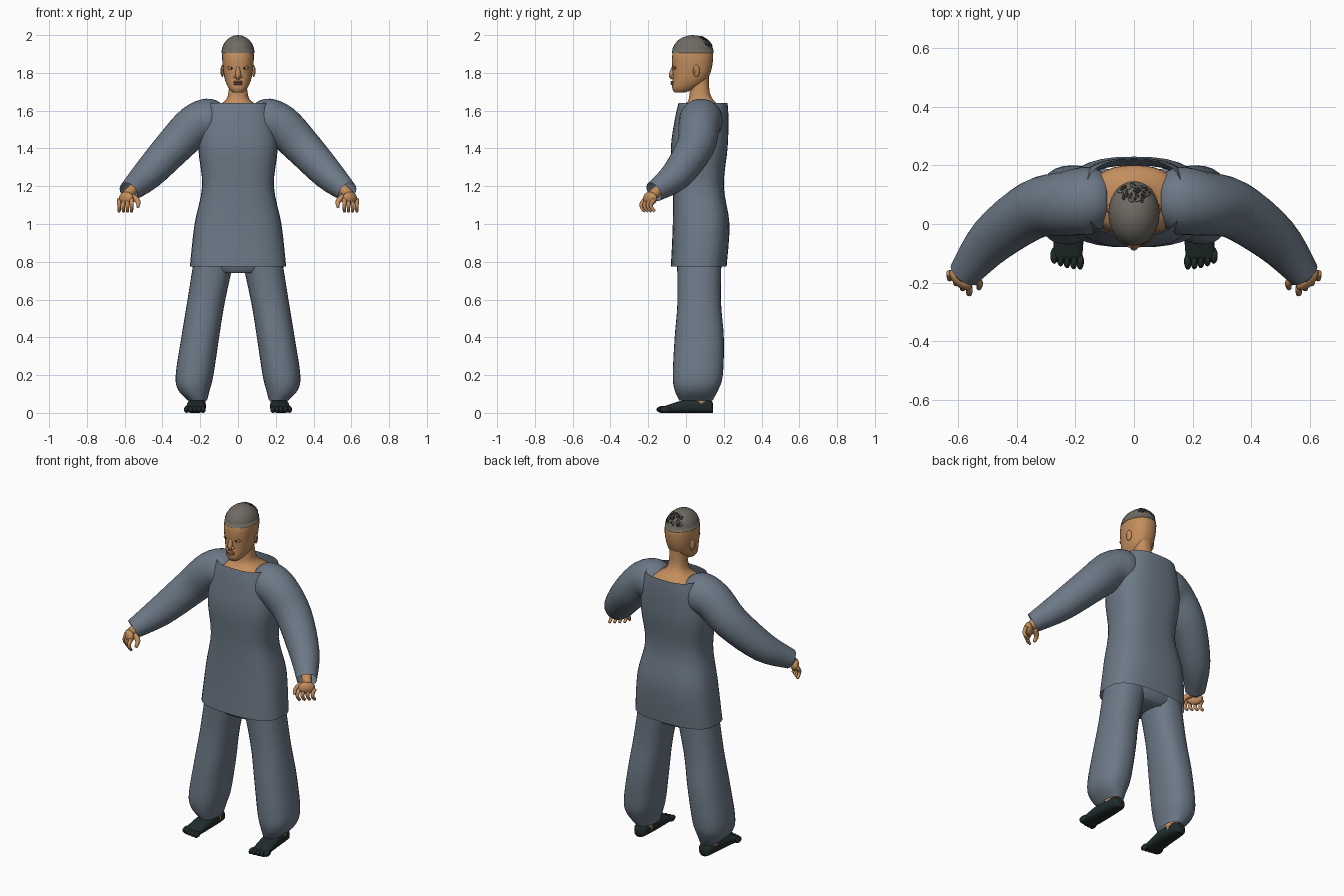
import bpy
import bmesh
import math
import random
from mathutils import Vector, Matrix

cube = bpy.data.objects.get("Cube")
if cube:
    bpy.data.objects.remove(cube, do_unlink=True)
random.seed(4)


def material(name, red, green, blue):
    mat = bpy.data.materials.new(name)
    mat.use_nodes = True
    colour = (red, green, blue, 1)
    mat.diffuse_color = colour
    shader = mat.node_tree.nodes["Principled BSDF"]
    shader.inputs["Base Color"].default_value = colour
    shader.inputs["Roughness"].default_value = 0.8
    return mat


cloth = material("blue grey cloth", 0.15, 0.19, 0.24)
skin = material("brown skin", 0.55, 0.27, 0.11)
dark_skin = material("dark skin", 0.34, 0.15, 0.07)
shoe_green = material("dark green shoe", 0.015, 0.025, 0.025)
hair_grey = material("grey hair", 0.16, 0.145, 0.125)
hair_dark = material("dark hair", 0.03, 0.03, 0.025)
eye_white = material("eye white", 0.6, 0.56, 0.5)
eye_dark = material("dark iris", 0.01, 0.01, 0.01)


def smooth(keys, steps=4):
    """Pass a smooth spline through a few key tuples."""
    keys = [Vector(key) for key in keys]
    padded = [keys[0], *keys, keys[-1]]
    result = []
    for before, start, end, after in zip(padded, keys, keys[1:], padded[3:]):
        tangent_in = (end - before) / 2
        tangent_out = (after - start) / 2
        for step in range(steps):
            t = step / steps
            blend = t * t * (3 - 2 * t)
            result.append(start.lerp(end, blend)
                          + tangent_in * t * (1 - t) ** 2
                          - tangent_out * t * t * (1 - t))
    return result + [keys[-1]]


def ring(bm, centre, across, along, power=2, sides=32):
    verts = []
    for i in range(sides):
        angle = math.tau * i / sides
        c, s = math.cos(angle), math.sin(angle)
        c = math.copysign(abs(c) ** (2 / power), c)
        s = math.copysign(abs(s) ** (2 / power), s)
        verts.append(bm.verts.new(centre + across * c + along * s))
    return verts


def bridge(bm, rings, start_cap=True, end_cap=True):
    for lower, upper in zip(rings, rings[1:]):
        for i in range(len(lower)):
            bm.faces.new((lower[i - 1], lower[i], upper[i], upper[i - 1]))
    if start_cap:
        bm.faces.new(rings[0][::-1])
    if end_cap:
        bm.faces.new(rings[-1])


def stack(bm, keys, power=2.3, **caps):
    """Level rings, each given as height, x, half width, front and back."""
    rings = []
    for z, x, width, front, back in smooth(keys):
        rings.append(ring(bm, Vector((x, (front + back) / 2, z)),
                          Vector((width, 0, 0)),
                          Vector((0, (back - front) / 2, 0)), power))
    bridge(bm, rings, **caps)


def tube(bm, keys, sides=12, **caps):
    """Round tube through points given as x, y, z and radius."""
    path = smooth(keys)
    rings = []
    for i, point in enumerate(path):
        ahead, behind = path[min(i + 1, len(path) - 1)], path[max(i - 1, 0)]
        tangent = (ahead - behind).to_3d().normalized()
        up = tangent.cross(Vector((0, 1, 0))).normalized()
        radius = point[3]
        rings.append(ring(bm, point.to_3d(), up * radius,
                          up.cross(tangent) * radius, sides=sides))
    bridge(bm, rings, **caps)


def blob(bm, place, size, turn=Matrix.Identity(4)):
    matrix = Matrix.Translation(place) @ turn @ Matrix.Diagonal((*size, 1))
    bmesh.ops.create_uvsphere(bm, u_segments=24, v_segments=12, radius=1, matrix=matrix)


def part(name, bm, mat, mirror=False):
    bmesh.ops.recalc_face_normals(bm, faces=bm.faces)
    for face in bm.faces:
        face.smooth = True
    mesh = bpy.data.meshes.new(name)
    bm.to_mesh(mesh)
    bm.free()
    mesh.materials.append(mat)
    obj = bpy.data.objects.new(name, mesh)
    bpy.context.collection.objects.link(obj)
    if mirror:
        obj.modifiers.new("Mirror", "MIRROR").use_mirror_merge = False


# Tunic, open at the hem and at the flat neckline
bm = bmesh.new()
stack(bm, [(0.775, 0, 0.255, -0.08, 0.215), (1, 0, 0.23, -0.07, 0.23),
           (1.2, 0, 0.19, -0.07, 0.2), (1.4, 0, 0.21, -0.08, 0.22),
           (1.55, 0, 0.195, -0.06, 0.225), (1.64, 0, 0.167, -0.04, 0.22)],
      power=2.7, start_cap=False, end_cap=False)
part("tunic", bm, cloth)

# Sleeves, open at the cuff
bm = bmesh.new()
tube(bm, [(0.1, 0.08, 1.55, 0.09), (0.15, 0.08, 1.55, 0.115),
          (0.23, 0.07, 1.52, 0.11), (0.34, 0.05, 1.41, 0.1),
          (0.48, -0.05, 1.26, 0.083), (0.58, -0.17, 1.17, 0.055)],
     sides=32, end_cap=False)
part("sleeves", bm, cloth, mirror=True)

# Trousers: hips under the tunic and two baggy legs
bm = bmesh.new()
stack(bm, [(0.74, 0, 0.14, -0.03, 0.16), (0.8, 0, 0.22, -0.05, 0.19),
           (1, 0, 0.19, -0.04, 0.18)])
part("trouser_hips", bm, cloth)
bm = bmesh.new()
stack(bm, [(0.9, 0.11, 0.11, -0.05, 0.19), (0.6, 0.167, 0.1, -0.045, 0.185),
           (0.4, 0.2, 0.1, -0.06, 0.2), (0.2, 0.23, 0.1, -0.07, 0.195),
           (0.12, 0.233, 0.083, -0.06, 0.17), (0.065, 0.214, 0.05, -0.035, 0.14)],
      end_cap=False)
part("trouser_legs", bm, cloth, mirror=True)

# Ankles
bm = bmesh.new()
tube(bm, [(0.217, 0.08, 0.03, 0.045), (0.217, 0.07, 0.12, 0.045)])
part("ankles", bm, skin, mirror=True)

# Shoes with separate toes, as rings from heel to ball
bm = bmesh.new()
rings = []
for y, x, width, height in smooth([(0.143, 0.217, 0.025, 0.05), (0.12, 0.217, 0.04, 0.07),
                                   (0, 0.22, 0.05, 0.07), (-0.13, 0.228, 0.05, 0.03)]):
    rings.append(ring(bm, Vector((x, y, height / 2)), Vector((width, 0, 0)),
                      Vector((0, 0, height / 2)), power=2.8))
bridge(bm, rings)
for toe in range(5):
    blob(bm, (0.184 + toe / 45, -0.128 + toe * toe / 800, 0.018), (0.013, 0.028, 0.018))
part("shoes", bm, shoe_green, mirror=True)

# Hands: wrist, palm, curled fingers and thumb
bm = bmesh.new()
tube(bm, [(0.53, -0.11, 1.21, 0.03), (0.59, -0.18, 1.15, 0.027)])
blob(bm, (0.592, -0.19, 1.135), (0.047, 0.025, 0.036), Matrix.Rotation(0.75, 4, "Z"))
for finger in range(4):
    knuckle = Vector((0.563, -0.217, 1.13)) + finger * Vector((0.022, 0.017, 0))
    curl = []
    for joint in range(5):
        bend = Vector((0, -math.sin(joint * 0.8), -joint * 0.8)) / 50
        curl.append((*(knuckle + bend), 0.012 - joint / 1000))
    tube(bm, curl)
tube(bm, [(0.56, -0.18, 1.145, 0.018), (0.53, -0.2, 1.12, 0.014), (0.53, -0.22, 1.09, 0.008)])
part("hands", bm, skin, mirror=True)

# Shoulders and neck inside the neckline
bm = bmesh.new()
stack(bm, [(1.5, 0, 0.17, -0.04, 0.19), (1.6, 0, 0.15, -0.03, 0.2),
           (1.65, 0, 0.07, 0.01, 0.15), (1.7, 0, 0.05, 0.02, 0.125),
           (1.8, 0, 0.045, 0.03, 0.12)])
part("shoulders_and_neck", bm, skin)

# Head
bm = bmesh.new()
stack(bm, [(1.695, 0, 0.025, -0.06, -0.01), (1.72, 0, 0.05, -0.073, 0.055),
           (1.78, 0, 0.073, -0.07, 0.122), (1.9, 0, 0.084, -0.072, 0.144),
           (1.96, 0, 0.06, -0.03, 0.11)])
part("head", bm, skin)

# Nose with nostrils
bm = bmesh.new()
tube(bm, [(0, -0.062, 1.84, 0.008), (0, -0.077, 1.79, 0.014), (0, -0.07, 1.77, 0.01)])
for side in (-1, 1):
    blob(bm, (side * 0.014, -0.07, 1.78), (0.009, 0.011, 0.008))
part("nose", bm, skin)

# Lips
bm = bmesh.new()
for height in (1.752, 1.741):
    blob(bm, (0, -0.07, height), (0.025, 0.013, 0.0065))
part("lips", bm, dark_skin)

# Paired details of the face
ear_turn = Matrix.Rotation(0.3, 4, "Z")
level = Matrix.Identity(4)
for name, mat, place, size, turn in (
        ("ears", skin, (0.083, 0.055, 1.81), (0.008, 0.018, 0.032), ear_turn),
        ("ear_hollows", dark_skin, (0.089, 0.05, 1.81), (0.004, 0.009, 0.017), ear_turn),
        ("eyelids", dark_skin, (0.034, -0.057, 1.827), (0.021, 0.008, 0.012), level),
        ("eyeballs", eye_white, (0.034, -0.06, 1.824), (0.015, 0.008, 0.007), level),
        ("irises", eye_dark, (0.034, -0.065, 1.825), (0.007, 0.005, 0.006), level)):
    bm = bmesh.new()
    blob(bm, place, size, turn)
    part(name, bm, mat, mirror=True)

# Hair cap: upper half of an ellipsoid with a straight rim
crown = Vector((0, 0.036, 1.905))
radii = Vector((0.088, 0.111, 0.095))
bm = bmesh.new()
blob(bm, crown, radii)
bmesh.ops.bisect_plane(bm, geom=bm.verts[:] + bm.edges[:] + bm.faces[:],
                       plane_co=crown, plane_no=(0, 0, -1), clear_outer=True)
part("hair_cap", bm, hair_grey)

# Loose locks over the back of the crown
for name, mat, count in (("dark_locks", hair_dark, 22), ("grey_locks", hair_grey, 16)):
    bm = bmesh.new()
    for lock in range(count):
        side, rise = random.uniform(-0.75, 0.75), random.uniform(0.4, 1.15)
        outward = Vector((math.sin(side) * math.cos(rise),
                          math.cos(side) * math.cos(rise), math.sin(rise)))
        turn = outward.to_track_quat("Z", "Y").to_matrix().to_4x4()
        twist = Matrix.Rotation(random.uniform(-0.9, 0.9), 4, "Z")
        blob(bm, crown + outward * radii, (0.005, 0.012, 0.004), turn @ twist)
    part(name, bm, mat)
